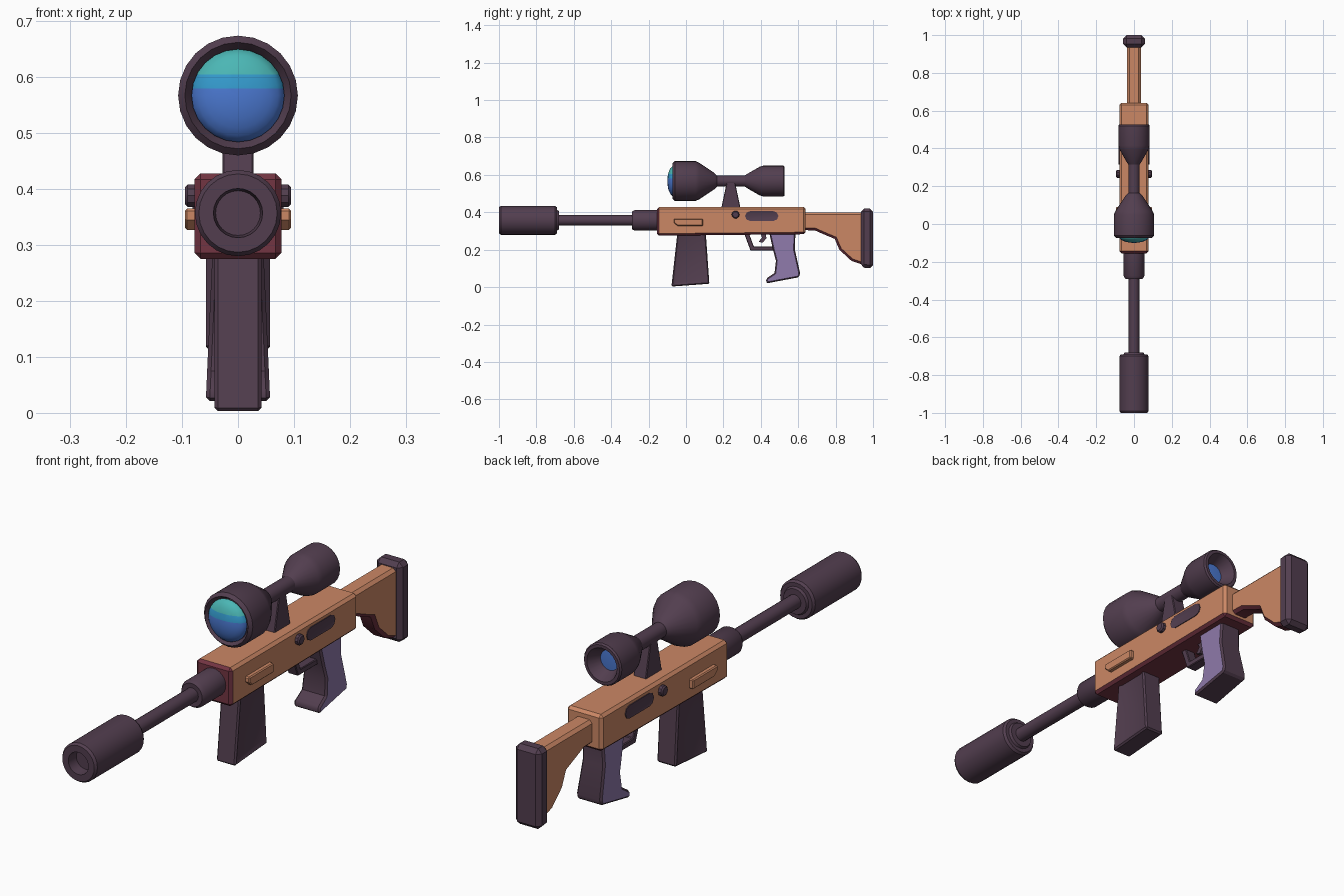
import bpy, bmesh, math
from mathutils import Vector

if "Cube" in bpy.data.objects:
    bpy.data.objects.remove(bpy.data.objects["Cube"])


def material(name, r, g, b):
    m = bpy.data.materials.new(name)
    m.diffuse_color = (r, g, b, 1)
    m.use_nodes = True
    m.node_tree.nodes["Principled BSDF"].inputs["Base Color"].default_value = m.diffuse_color
    return m


DARK = material("dark plum", 0.085, 0.048, 0.078)
ORANGE = material("copper orange", 0.60, 0.245, 0.13)
RED = material("wine red", 0.17, 0.035, 0.055)
PURPLE = material("dusty purple", 0.27, 0.19, 0.40)
TEAL = material("teal glass", 0.07, 0.47, 0.46)
SKY = material("sky blue glass", 0.035, 0.33, 0.62)
BLUE = material("blue glass", 0.07, 0.19, 0.64)


def finish(bm, name, mats, rule=None):
    """Turn a bmesh into an object; rule(face) gives the material index."""
    bmesh.ops.recalc_face_normals(bm, faces=bm.faces)
    bm.normal_update()
    if rule:
        for f in bm.faces:
            f.material_index = rule(f)
    me = bpy.data.meshes.new(name)
    bm.to_mesh(me)
    bm.free()
    for m in mats:
        me.materials.append(m)
    ob = bpy.data.objects.new(name, me)
    bpy.context.collection.objects.link(ob)
    bpy.ops.object.select_all(action='DESELECT')
    ob.select_set(True)
    bpy.context.view_layer.objects.active = ob
    bpy.ops.object.shade_smooth_by_angle(angle=math.radians(32))
    return ob


def slab(name, pts, half, mats, bevel=0.0, rule=None, inset=None, widen=None):
    """Extrude a side profile of (y, z) points across x = -half..half."""
    bm = bmesh.new()
    face = bm.faces.new([bm.verts.new((-half, y, z)) for y, z in pts])
    ext = bmesh.ops.extrude_face_region(bm, geom=[face])
    moved = [v for v in ext['geom'] if isinstance(v, bmesh.types.BMVert)]
    bmesh.ops.translate(bm, verts=moved, vec=(2 * half, 0, 0))
    bmesh.ops.recalc_face_normals(bm, faces=bm.faces)
    if widen:
        for v in bm.verts:
            v.co.x *= widen(v.co.z)
    if bevel:
        edges = [e for e in bm.edges if e.calc_face_angle(0) > 0.9]
        bmesh.ops.bevel(bm, geom=edges, offset=bevel, segments=1,
                        affect='EDGES', clamp_overlap=True)
    if inset:
        bm.normal_update()
        sides = [f for f in bm.faces if abs(f.normal.x) > 0.95]
        bmesh.ops.inset_region(bm, faces=sides, thickness=inset[0], depth=inset[1])
    return finish(bm, name, mats, rule)


def lathe(name, profile, z, mats, seg=24, cuts=(), rule=None):
    """Revolve (radius, y) points around a y axis at height z."""
    bm = bmesh.new()
    rings = []
    for r, y in profile:
        rings.append([bm.verts.new((r * math.sin(2 * math.pi * i / seg), y,
                                    z + r * math.cos(2 * math.pi * i / seg)))
                      for i in range(seg)])
    for a, b in zip(rings, rings[1:]):
        for i in range(seg):
            j = (i + 1) % seg
            bm.faces.new((a[i], a[j], b[j], b[i]))
    bmesh.ops.remove_doubles(bm, verts=bm.verts, dist=1e-5)
    for h in cuts:
        bmesh.ops.bisect_plane(bm, geom=bm.verts[:] + bm.edges[:] + bm.faces[:],
                               plane_co=Vector((0, 0, h)), plane_no=Vector((0, 0, 1)))
    return finish(bm, name, mats, rule)


BORE, SIGHT = 0.357, 0.567

# Suppressor with bored muzzle, barrel and collar
lathe("suppressor", [(0, -0.955), (0.040, -0.955), (0.044, -1.0), (0.070, -1.0),
                     (0.077, -0.99), (0.077, -0.70), (0.070, -0.69), (0.055, -0.69),
                     (0.050, -0.68), (0, -0.68)], BORE, [DARK])
lathe("barrel", [(0, -0.70), (0.028, -0.70), (0.028, -0.27), (0, -0.27)], BORE, [DARK], 16)
lathe("barrel_collar", [(0, -0.285), (0.046, -0.29), (0.055, -0.275), (0.055, -0.14),
                        (0, -0.14)], BORE, [DARK])

# Receiver: red front and underside
slab("receiver", [(-0.155, 0.275), (0.64, 0.283), (0.64, 0.428), (-0.155, 0.428)], 0.078,
     [ORANGE, RED], 0.011,
     lambda f: int(f.normal.z < -0.5 or f.normal.y < -0.5))

# Side rails, bolt knobs and ejection ports pass through both sides
slab("side_rails", [(-0.065, 0.345), (-0.045, 0.327), (0.09, 0.327), (0.09, 0.365),
                    (-0.065, 0.365)], 0.095, [ORANGE], 0.004)
knob = [(0.265 + 0.021 * math.cos(i * math.pi / 5), 0.388 + 0.021 * math.sin(i * math.pi / 5))
        for i in range(10)]
slab("bolt_knobs", knob, 0.095, [DARK], 0.005)
port = []
for cy, a0 in ((0.468, -90), (0.342, 90)):
    for i in range(5):
        a = math.radians(a0 + 45 * i)
        port.append((cy + 0.026 * math.cos(a), 0.38 + 0.026 * math.sin(a)))
slab("ejection_ports", port, 0.081, [DARK], 0, None, (0.009, -0.0025))

# Stock with red underside, and butt pad
slab("stock", [(0.62, 0.305), (0.69, 0.303), (0.735, 0.283), (0.795, 0.258), (0.82, 0.20),
               (0.885, 0.14), (0.95, 0.118), (0.95, 0.40), (0.62, 0.40)], 0.037,
     [ORANGE, RED], 0.012,
     lambda f: int(f.normal.z < -0.2 and f.calc_center_median().z < 0.33))
slab("butt_pad", [(0.935, 0.105), (1.0, 0.10), (1.0, 0.42), (0.935, 0.42)], 0.057,
     [DARK], 0.017)

# Magazine with recessed side panels
slab("magazine", [(-0.045, 0.30), (-0.078, 0.003), (0.125, 0.018), (0.105, 0.30)], 0.042,
     [DARK], 0.006, None, (0.022, -0.006))

# Pistol grip, wider at the foot, with purple side panels
slab("pistol_grip", [(0.445, 0.29), (0.465, 0.20), (0.481, 0.14), (0.473, 0.075),
                     (0.428, 0.045), (0.43, 0.02), (0.605, 0.053), (0.61, 0.075),
                     (0.582, 0.20), (0.585, 0.29)], 0.05,
     [DARK, PURPLE], 0.007, lambda f: int(abs(f.normal.x) > 0.9), None,
     lambda z: 1.17 - 0.9 * z)

# Trigger guard and trigger
slab("trigger_guard", [(0.31, 0.29), (0.345, 0.195), (0.47, 0.195), (0.47, 0.218),
                       (0.362, 0.218), (0.336, 0.29)], 0.022, [DARK], 0.003)
slab("trigger", [(0.395, 0.29), (0.407, 0.265), (0.388, 0.243), (0.41, 0.237),
                 (0.43, 0.262), (0.425, 0.29)], 0.011, [DARK])

# Scope mount
slab("scope_mount", [(0.188, 0.42), (0.292, 0.42), (0.262, 0.56), (0.218, 0.56)], 0.028,
     [DARK], 0.003)

# Scope body, both ends hollowed for the lenses
lathe("scope", [(0, -0.055), (0.083, -0.055), (0.086, -0.06), (0.095, -0.073),
                (0.107, -0.06), (0.107, 0.05), (0.098, 0.07), (0.045, 0.15),
                (0.030, 0.165), (0.030, 0.315), (0.040, 0.33), (0.077, 0.395),
                (0.083, 0.415), (0.083, 0.52), (0.078, 0.527), (0.066, 0.527),
                (0.040, 0.475), (0, 0.475)], SIGHT, [DARK], 24)

# Domed front lens in three horizontal colour bands
dome = [(0.083 * math.cos(math.radians(a)), -0.062 - 0.038 * math.sin(math.radians(a)))
        for a in range(0, 91, 15)]
lathe("front_lens", dome, SIGHT, [BLUE, SKY, TEAL], 24, (0.58, 0.605),
      lambda f: sum(f.calc_center_median().z > h for h in (0.58, 0.605)))
lathe("rear_lens", [(0, 0.472), (0.040, 0.472), (0.040, 0.478), (0, 0.481)], SIGHT, [BLUE])
